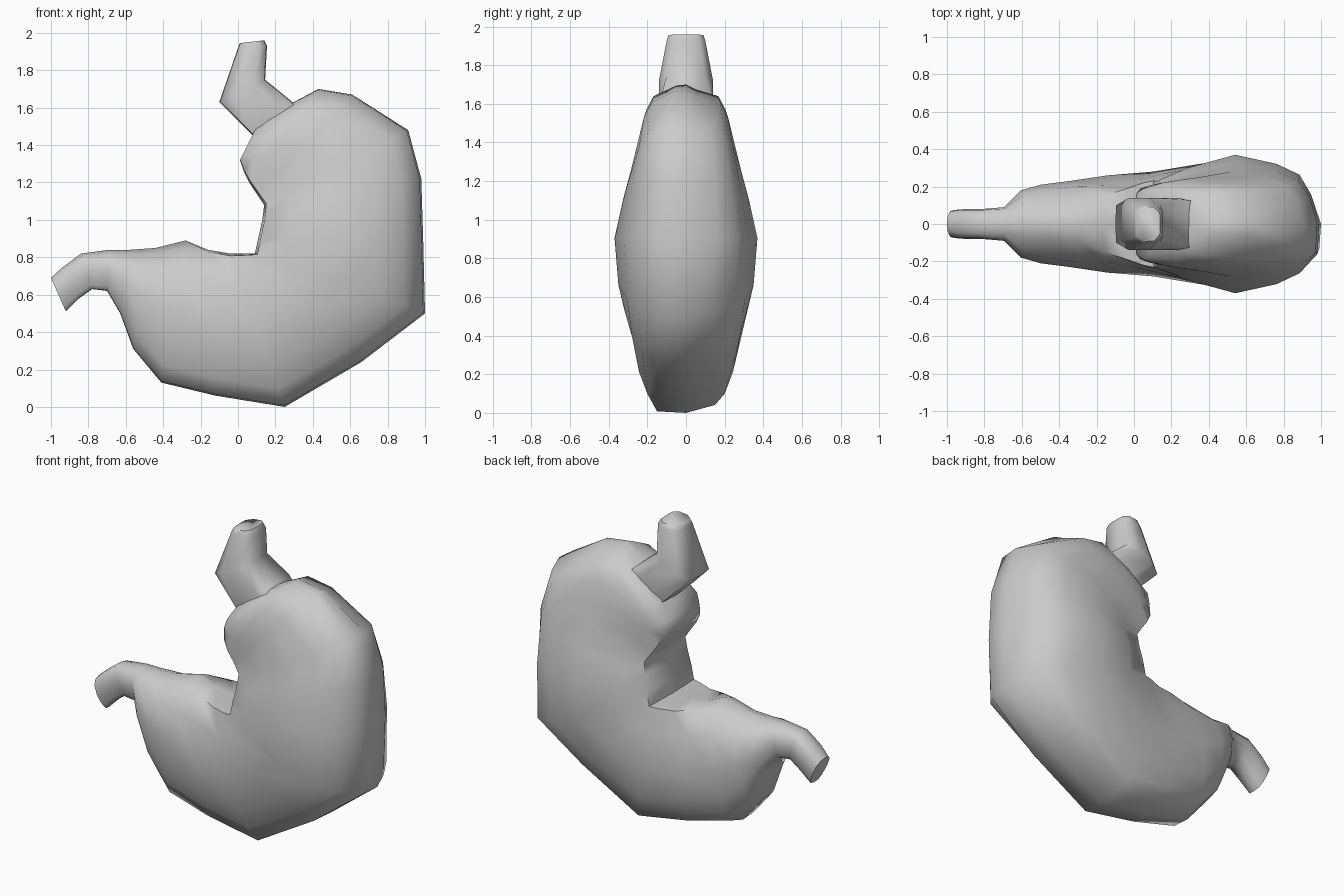
import bpy, bmesh, math
from mathutils import Vector


def body_half(w, eo, ei, back):
    """Half section: (fraction from outer to inner point, half width)."""
    a = 0.87 * w
    slim = ei < 0.15            # the lower arm has a rounded, narrow top
    return [(0.05 if back else 0.01, eo), (0.12, 0.82 * a), (0.26, a), (0.51, w),
            (0.8, (0.8 * w + 0.2 * ei) if slim else (0.5 * w + 0.5 * ei)),
            (0.95 if slim else 0.985, ei)]


def tube_half(w, eo, ei, back):
    return [(0.02, eo), (0.25, w), (0.7, w), (0.98, ei)]


def loft(name, sections, half_fn):
    """Skin the sections into a closed smooth-shaded form."""
    bm = bmesh.new()
    rings = []
    for ox, oz, ix, iz, w, eo, ei in sections:
        o, i = Vector((ox, 0, oz)), Vector((ix, 0, iz))
        front, back = half_fn(w, eo, ei, False), half_fn(w, eo, ei, True)
        pts = [o] + [o.lerp(i, t) - Vector((0, y, 0)) for t, y in front]
        pts += [i] + [o.lerp(i, t) + Vector((0, y, 0)) for t, y in reversed(back)]
        rings.append([bm.verts.new(p) for p in pts])
    n = len(rings[0])
    for a, b in zip(rings, rings[1:]):
        for k in range(n):
            bm.faces.new((a[k], a[(k + 1) % n], b[(k + 1) % n], b[k]))
    bm.faces.new(rings[0])
    bm.faces.new(rings[-1])
    bmesh.ops.recalc_face_normals(bm, faces=bm.faces)
    mesh = bpy.data.meshes.new(name)
    bm.to_mesh(mesh)
    bm.free()
    obj = bpy.data.objects.new(name, mesh)
    bpy.context.collection.objects.link(obj)
    bpy.ops.object.select_all(action='DESELECT')
    obj.select_set(True)
    bpy.context.view_layer.objects.active = obj
    bpy.ops.object.shade_smooth_by_angle(angle=math.radians(65))
    return obj


# Stomach body running into the outlet tube:
# outer x, z, inner x, z, half thickness, outer rim half width, inner rim half width
loft("stomach_body", [
    (0.10, 1.50, 0.01, 1.32, 0.19, 0.13, 0.16),
    (0.28, 1.62, 0.03, 1.26, 0.22, 0.10, 0.19),
    (0.43, 1.70, 0.06, 1.20, 0.235, 0.05, 0.20),
    (0.61, 1.67, 0.10, 1.14, 0.25, 0.06, 0.20),
    (0.91, 1.48, 0.14, 1.08, 0.28, 0.13, 0.21),
    (0.98, 1.22, 0.13, 1.00, 0.325, 0.15, 0.22),
    (0.99, 0.90, 0.11, 0.91, 0.37, 0.16, 0.23),
    (1.00, 0.50, 0.09, 0.82, 0.35, 0.13, 0.23),
    (0.66, 0.24, 0.04, 0.82, 0.32, 0.15, 0.22),
    (0.25, 0.00, -0.04, 0.82, 0.28, 0.15, 0.19),
    (-0.12, 0.06, -0.16, 0.84, 0.26, 0.14, 0.15),
    (-0.41, 0.13, -0.28, 0.89, 0.23, 0.12, 0.09),
    (-0.56, 0.31, -0.44, 0.85, 0.21, 0.10, 0.07),
    (-0.63, 0.50, -0.58, 0.84, 0.18, 0.09, 0.06),
    (-0.70, 0.62, -0.69, 0.84, 0.09, 0.05, 0.05),
    (-0.78, 0.63, -0.84, 0.82, 0.08, 0.05, 0.05),
    (-0.85, 0.58, -0.94, 0.745, 0.08, 0.05, 0.05),
    (-0.92, 0.51, -1.00, 0.69, 0.075, 0.04, 0.04),
], body_half)

# Bent inlet tube on top
loft("inlet_tube", [
    (0.14, 1.96, 0.01, 1.945, 0.09, 0.06, 0.06),
    (0.155, 1.93, 0.00, 1.92, 0.10, 0.07, 0.07),
    (0.145, 1.75, -0.10, 1.63, 0.14, 0.10, 0.10),
    (0.28, 1.64, 0.08, 1.45, 0.14, 0.13, 0.13),
    (0.38, 1.54, 0.18, 1.38, 0.12, 0.11, 0.11),
], tube_half)
